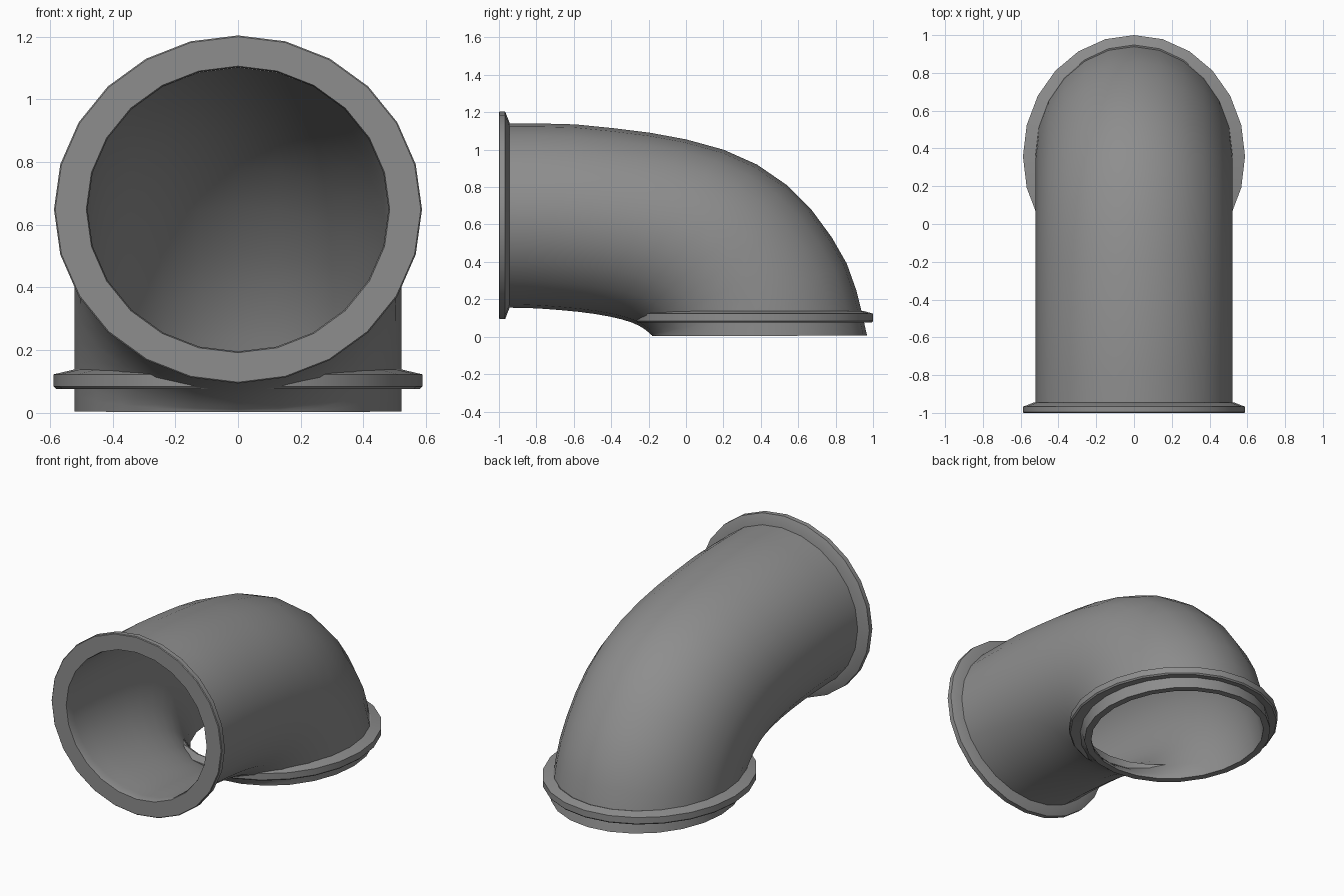
import bpy, bmesh, math
from mathutils import Vector

if "Cube" in bpy.data.objects:
    bpy.data.objects.remove(bpy.data.objects["Cube"])

SIDES = 24

grey = bpy.data.materials.new("dark_grey")
grey.diffuse_color = (.27, .27, .27, 1)
grey.use_nodes = True
grey.node_tree.nodes["Principled BSDF"].inputs["Base Color"].default_value = grey.diffuse_color


def loft_ring(name, sections):
    """Closed skin through elliptical sections: (outer yz, inner yz, x radius)."""
    bm = bmesh.new()
    loops = []
    for a, b, rx in sections:
        a, b = Vector(a), Vector(b)
        mid, half = (a + b) / 2, (a - b) / 2
        loop = []
        for i in range(SIDES):
            t = 2 * math.pi * i / SIDES
            p = mid + half * math.cos(t)
            loop.append(bm.verts.new((rx * math.sin(t), p.x, p.y)))
        loops.append(loop)
    for k, l0 in enumerate(loops):
        l1 = loops[(k + 1) % len(loops)]
        for i in range(SIDES):
            j = (i + 1) % SIDES
            bm.faces.new((l0[i], l0[j], l1[j], l1[i]))
    bmesh.ops.recalc_face_normals(bm, faces=bm.faces)
    mesh = bpy.data.meshes.new(name)
    bm.to_mesh(mesh)
    bm.free()
    mesh.materials.append(grey)
    obj = bpy.data.objects.new(name, mesh)
    bpy.context.collection.objects.link(obj)
    bpy.ops.object.select_all(action='DESELECT')
    obj.select_set(True)
    bpy.context.view_layer.objects.active = obj
    bpy.ops.object.shade_smooth_by_angle(angle=math.radians(30))
    return obj


def shrink(section, d):
    a, b, rx = Vector(section[0]), Vector(section[1]), section[2]
    step = (a - b).normalized() * d
    return a - step, b + step, rx - d


# Elbow pipe: outside bend and inside bend points, paired (y, z)
outer = [(-.945, 1.14), (-.78, 1.14), (-.59, 1.135), (-.39, 1.115),
         (-.19, 1.09), (0, 1.055), (.2, 1.0), (.38, .92), (.54, .81),
         (.67, .68), (.78, .53), (.86, .39), (.91, .25), (.94, .13), (.968, .006)]
inner = [(-.945, .155), (-.87, .154), (-.79, .151), (-.68, .143),
         (-.575, .133), (-.49, .122), (-.41, .108), (-.345, .093), (-.29, .076),
         (-.25, .058), (-.22, .039), (-.2, .023), (-.187, .011), (-.182, .007), (-.18, .003)]
skin = [(a, b, .522) for a, b in zip(outer, inner)]
loft_ring("elbow_pipe", skin + [shrink(s, .04) for s in reversed(skin)])


# Front flange: (y, x radius, z radius)
def front(y, rx, rz):
    return (y, .649 + rz), (y, .649 - rz), rx


loft_ring("front_flange", [front(*p) for p in (
    (-.945, .48, .453), (-.985, .48, .453), (-1, .484, .457),
    (-1, .583, .551), (-.996, .587, .555), (-.967, .587, .555),
    (-.945, .53, .499))])


# Base collar: (z, x radius, y radius)
def base(z, rx, ry):
    return (.358 + ry, z), (.358 - ry, z), rx


loft_ring("base_flange", [base(*p) for p in (
    (.085, .505, .575), (.076, .58, .634), (.084, .588, .642),
    (.123, .588, .642), (.138, .524, .59), (.132, .505, .575))])
